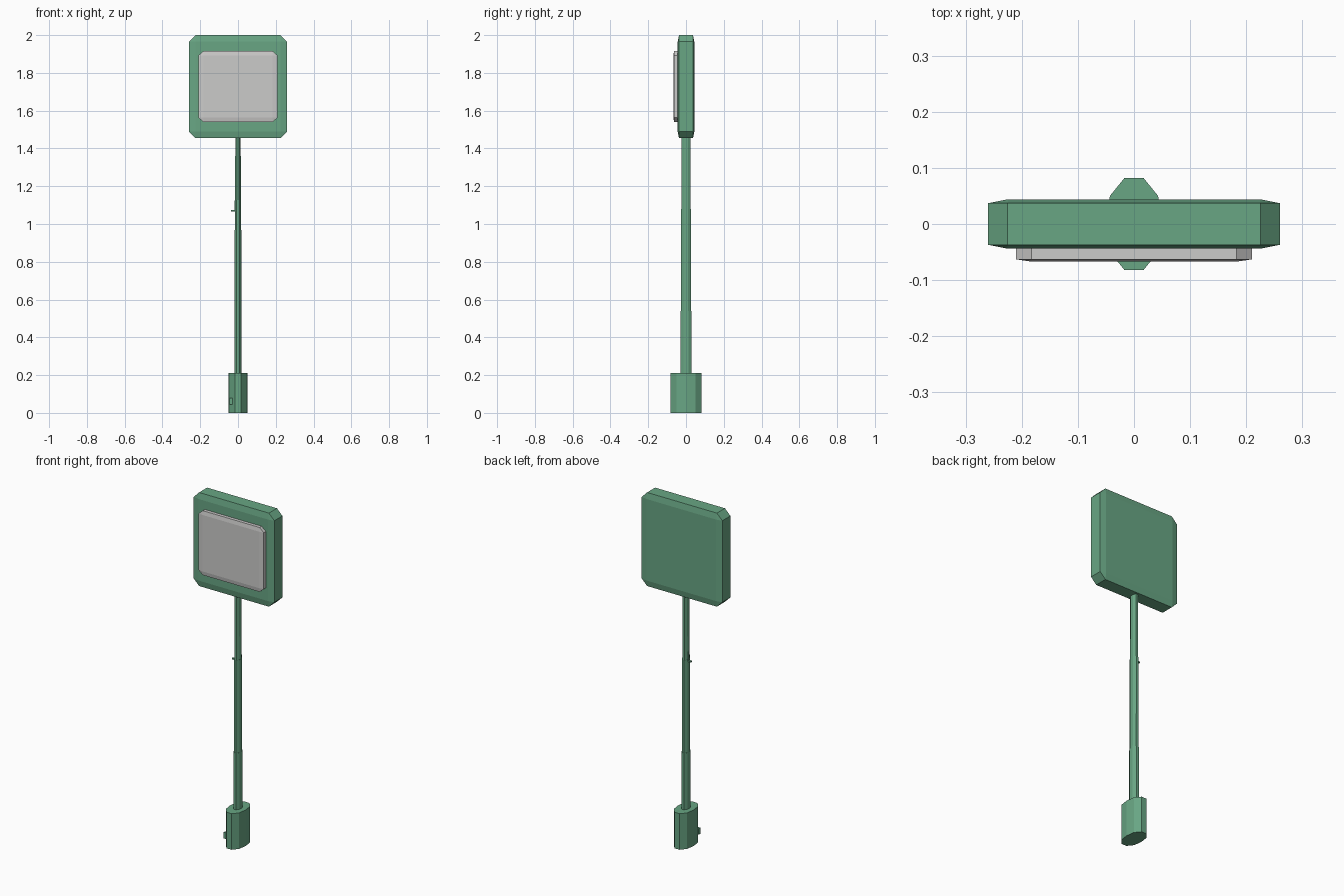
import bpy, bmesh

cube = bpy.data.objects.get("Cube")
if cube:
    bpy.data.objects.remove(cube, do_unlink=True)


def material(name, color):
    m = bpy.data.materials.new(name)
    m.use_nodes = True
    m.diffuse_color = color
    for n in m.node_tree.nodes:
        if n.type == 'BSDF_PRINCIPLED':
            n.inputs["Base Color"].default_value = color
            n.inputs["Roughness"].default_value = 0.8
    return m


green = material("painted_green", (0.14, 0.38, 0.23, 1))
grey = material("panel_grey", (0.60, 0.595, 0.59, 1))


def finish(name, bm, mat):
    bmesh.ops.recalc_face_normals(bm, faces=bm.faces)
    mesh = bpy.data.meshes.new(name)
    bm.to_mesh(mesh)
    bm.free()
    mesh.materials.append(mat)
    ob = bpy.data.objects.new(name, mesh)
    bpy.context.collection.objects.link(ob)
    return ob


def loft(name, outline, rings, mat):
    """Stack scaled copies of an outline; rings are (z, x scale, y scale)."""
    bm = bmesh.new()
    loops = [[bm.verts.new((x * sx, y * sy, z)) for x, y in outline]
             for z, sx, sy in rings]
    n = len(outline)
    for a, b in zip(loops, loops[1:]):
        for i in range(n):
            j = (i + 1) % n
            bm.faces.new((a[i], a[j], b[j], b[i]))
    bm.faces.new(loops[0])
    bm.faces.new(loops[-1])
    return finish(name, bm, mat)


def chamfered_slab(name, hx, z0, z1, cut, layers, mat):
    """Slab with cut corners; layers are (y, is inner rectangle)."""
    bm = bmesh.new()
    cx, cz = cut
    for y, inner in layers:
        for s in (-1, 1):
            for z, d in ((z0, 1), (z1, -1)):
                if inner:
                    bm.verts.new((s * (hx - cx), y, z + d * cz))
                else:
                    bm.verts.new((s * (hx - cx), y, z))
                    bm.verts.new((s * hx, y, z + d * cz))
    bmesh.ops.convex_hull(bm, input=bm.verts)
    bmesh.ops.dissolve_limit(bm, angle_limit=0.01, verts=bm.verts, edges=bm.edges)
    return finish(name, bm, mat)


def box(name, center, size, mat):
    bm = bmesh.new()
    bmesh.ops.create_cube(bm, size=1)
    for v in bm.verts:
        v.co = [c + p * s for c, p, s in zip(center, v.co, size)]
    return finish(name, bm, mat)


# Oval footing
quarter = [(0.05, 0), (0.043, 0.05), (0.017, 0.082)]
half = quarter + [(-x, y) for x, y in reversed(quarter)]
oval = half + [(x, -y) for x, y in reversed(half[1:-1])]
loft("base", oval, [(0, 1, 1), (0.21, 1, 1)], green)

# Slim pole narrowing in steps
octagon = [(1, 0.42), (0.42, 1), (-0.42, 1), (-1, 0.42),
           (-1, -0.42), (-0.42, -1), (0.42, -1), (1, -0.42)]
loft("pole", octagon,
     [(0.19, 0.019, 0.029), (0.54, 0.019, 0.029), (0.54, 0.018, 0.027),
      (1.08, 0.017, 0.027), (1.08, 0.016, 0.025), (1.47, 0.014, 0.024)], green)

# Small fittings on the right side
box("base_latch", (-0.036, -0.059, 0.062), (0.018, 0.016, 0.036), green)
box("pole_hook", (-0.025, 0, 1.07), (0.022, 0.008, 0.008), green)
box("pole_hook_plate", (-0.016, 0, 1.095), (0.006, 0.012, 0.06), green)

# Sign head and raised front panel
chamfered_slab("sign_frame", 0.26, 1.455, 2.0, (0.035, 0.035),
               [(-0.044, True), (-0.037, False), (0.037, False), (0.044, True)], green)
chamfered_slab("sign_panel", 0.21, 1.54, 1.915, (0.027, 0.023),
               [(-0.067, True), (-0.063, False), (-0.04, False)], grey)
